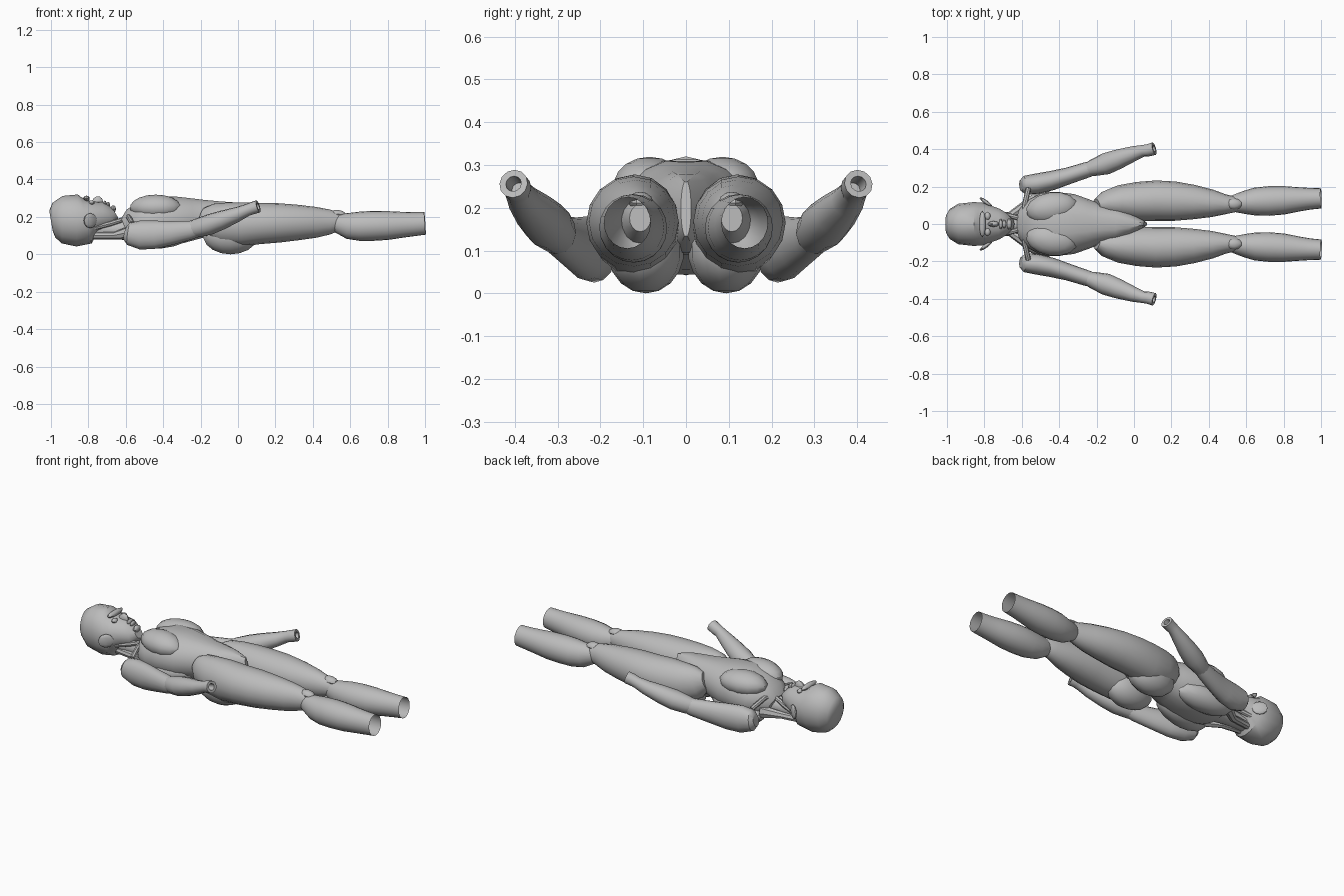
import bpy, bmesh, math
from mathutils import Vector

cube = bpy.data.objects.get("Cube")
if cube:
    bpy.data.objects.remove(cube, do_unlink=True)

GREY = (0.5, 0.5, 0.5, 1.0)
mat = bpy.data.materials.new("plain grey")
mat.use_nodes = True
mat.diffuse_color = GREY
bsdf = mat.node_tree.nodes["Principled BSDF"]
bsdf.inputs["Base Color"].default_value = GREY
bsdf.inputs["Roughness"].default_value = 0.7


def finish(name, bm, angle=35):
    """Turn a bmesh into a shaded object."""
    bmesh.ops.recalc_face_normals(bm, faces=bm.faces)
    me = bpy.data.meshes.new(name)
    bm.to_mesh(me)
    bm.free()
    me.materials.append(mat)
    ob = bpy.data.objects.new(name, me)
    bpy.context.collection.objects.link(ob)
    bpy.ops.object.select_all(action='DESELECT')
    ob.select_set(True)
    bpy.context.view_layer.objects.active = ob
    bpy.ops.object.shade_smooth_by_angle(angle=math.radians(angle))
    return ob


def loft(name, secs, s=1, n=16, cap_end=True, hollow=False, groove=0.0):
    """Skin elliptical sections (x, y, z, width radius, height radius)."""
    bm = bmesh.new()
    pts = [Vector((a[0], s * a[1], a[2])) for a in secs]
    rings = []

    def ring(c, t, ry, rz):
        up = (Vector((0, 0, 1)) - t * t.z).normalized()
        side = up.cross(t)
        vs = []
        for k in range(n):
            a = 2 * math.pi * k / n
            # pinch the mid line to form a shallow furrow
            g = 1 - groove if abs(math.cos(a)) < 0.01 else 1
            vs.append(bm.verts.new(c + side * (ry * math.cos(a)) + up * (rz * g * math.sin(a))))
        rings.append(vs)

    for i, a in enumerate(secs):
        t = (pts[min(i + 1, len(pts) - 1)] - pts[max(i - 1, 0)]).normalized()
        ring(pts[i], t, a[3], a[4])
    if hollow:  # thick rim with a recessed bore
        ring(pts[-1], t, a[3] * 0.55, a[4] * 0.55)
        ring(pts[-1] - t * 0.05, t, a[3] * 0.5, a[4] * 0.5)
    for r, q in zip(rings, rings[1:]):
        for k in range(n):
            j = (k + 1) % n
            bm.faces.new((r[k], r[j], q[j], q[k]))
    bm.faces.new(rings[0])
    if cap_end:
        bm.faces.new(rings[-1])
    return finish(name, bm)


def blob(name, loc, size, rot=(0, 0, 0), seg=14, rings=9):
    """Ellipsoid muscle or feature."""
    bm = bmesh.new()
    bmesh.ops.create_uvsphere(bm, u_segments=seg, v_segments=rings, radius=1)
    for v in bm.verts:
        v.co = Vector((v.co.x * size[0], v.co.y * size[1], v.co.z * size[2]))
    ob = finish(name, bm)
    ob.location = loc
    ob.rotation_euler = rot
    return ob


def span(x, lo, hi, ry):
    """Central section given by its lowest and highest point."""
    return (x, 0, (lo + hi) / 2, ry, (hi - lo) / 2)


# Head with jaw, then the neck
loft("head", [span(-1.0, .125, .235, .055), span(-.985, .09, .275, .08),
              span(-.94, .058, .312, .108), span(-.86, .042, .32, .117),
              span(-.81, .055, .308, .115), span(-.775, .11, .29, .102),
              span(-.72, .13, .28, .082), span(-.68, .145, .265, .058),
              span(-.655, .19, .25, .03)])
loft("neck", [span(-.82, .08, .18, .055), span(-.72, .085, .175, .045),
              span(-.64, .08, .18, .047), span(-.56, .07, .2, .07)])

# Face
blob("nose", (-.752, 0, .275), (.032, .016, .036), (0, .35, 0), 10, 6)
blob("brow", (-.81, 0, .298), (.018, .07, .016), (0, 0, 0), 10, 6)
blob("upper_lip", (-.712, 0, .273), (.01, .028, .014), (0, 0, 0), 10, 6)
blob("lower_lip", (-.694, 0, .266), (.01, .024, .014), (0, 0, 0), 10, 6)
blob("chin", (-.667, 0, .242), (.015, .03, .02), (0, 0, 0), 10, 6)

# Trunk with a furrow along its middle, tapering to the groin
loft("trunk", [span(-.6, .065, .2, .09), span(-.565, .045, .25, .13),
               span(-.5, .035, .292, .165), span(-.42, .035, .318, .172),
               span(-.32, .048, .315, .16), span(-.24, .07, .305, .132),
               span(-.18, .085, .296, .108), span(-.1, .085, .288, .098),
               span(-.02, .09, .283, .066), span(.06, .13, .265, .012)],
     n=20, groove=.06)

for side, s in (("front", -1), ("back", 1)):
    # Face and neck details
    blob(side + "_ear", (-.79, s * .115, .18), (.044, .011, .04), (0, 0, -s * .65), 10, 6)
    blob(side + "_eye", (-.783, s * .042, .275), (.016, .022, .014), (0, 0, 0), 10, 6)
    loft(side + "_neck_muscle", [(-.78, .07, .14, .013, .015), (-.68, .048, .165, .014, .014),
                                 (-.57, .02, .2, .012, .012)], s, 8)
    loft(side + "_nape_muscle", [(-.78, .03, .1, .02, .02), (-.66, .045, .1, .022, .02),
                                 (-.56, .11, .12, .03, .04)], s, 8)

    # Trunk muscles
    blob(side + "_chest_muscle", (-.44, s * .085, .25), (.14, .085, .069), (0, 0, s * .15))
    blob(side + "_back_muscle", (-.41, s * .095, .105), (.18, .078, .073), (0, -.1, -s * .12))
    loft(side + "_collar_bone", [(-.59, .02, .195, .014, .014), (-.585, .1, .2, .014, .014),
                                 (-.565, .19, .165, .014, .014)], s, 8)
    blob(side + "_buttock", (-.04, s * .094, .1), (.15, .09, .1))

    # Upper arm and forearm, ending in a hollow wrist
    loft(side + "_upper_arm", [(-.605, .205, .115, .03, .035), (-.585, .207, .11, .05, .06),
                               (-.52, .215, .103, .055, .078), (-.44, .232, .105, .052, .075),
                               (-.35, .258, .115, .045, .063), (-.25, .29, .13, .042, .05),
                               (-.18, .31, .147, .035, .04)], s)
    loft(side + "_forearm", [(-.27, .285, .13, .03, .038), (-.22, .3, .14, .045, .05),
                             (-.15, .322, .16, .058, .055), (-.08, .348, .185, .052, .05),
                             (0, .377, .215, .04, .039), (.05, .392, .237, .031, .032),
                             (.075, .394, .246, .033, .033), (.108, .403, .256, .034, .034)],
         s, 12, hollow=True)

    # Thigh
    loft(side + "_thigh", [(-.2, .1, .2, .035, .05), (-.16, .108, .185, .065, .088),
                           (-.08, .117, .165, .09, .112), (.02, .12, .16, .105, .118),
                           (.12, .125, .165, .108, .11), (.22, .122, .168, .105, .105),
                           (.32, .117, .17, .092, .095), (.42, .11, .171, .073, .082),
                           (.49, .105, .173, .053, .067), (.54, .105, .175, .042, .05),
                           (.575, .107, .176, .025, .032)], s)
    blob(side + "_kneecap", (.535, s * .107, .215), (.045, .03, .022), (0, .1, 0), 10, 6)

    # Shin, left open at the ankle
    loft(side + "_shin", [(.5, .107, .172, .03, .035), (.535, .11, .165, .046, .052),
                          (.59, .115, .152, .062, .07), (.65, .12, .15, .075, .078),
                          (.72, .123, .152, .079, .08), (.8, .127, .154, .076, .077),
                          (.88, .132, .158, .065, .069), (.94, .135, .161, .058, .064),
                          (1.0, .137, .165, .054, .06)], s, 20, cap_end=False)
